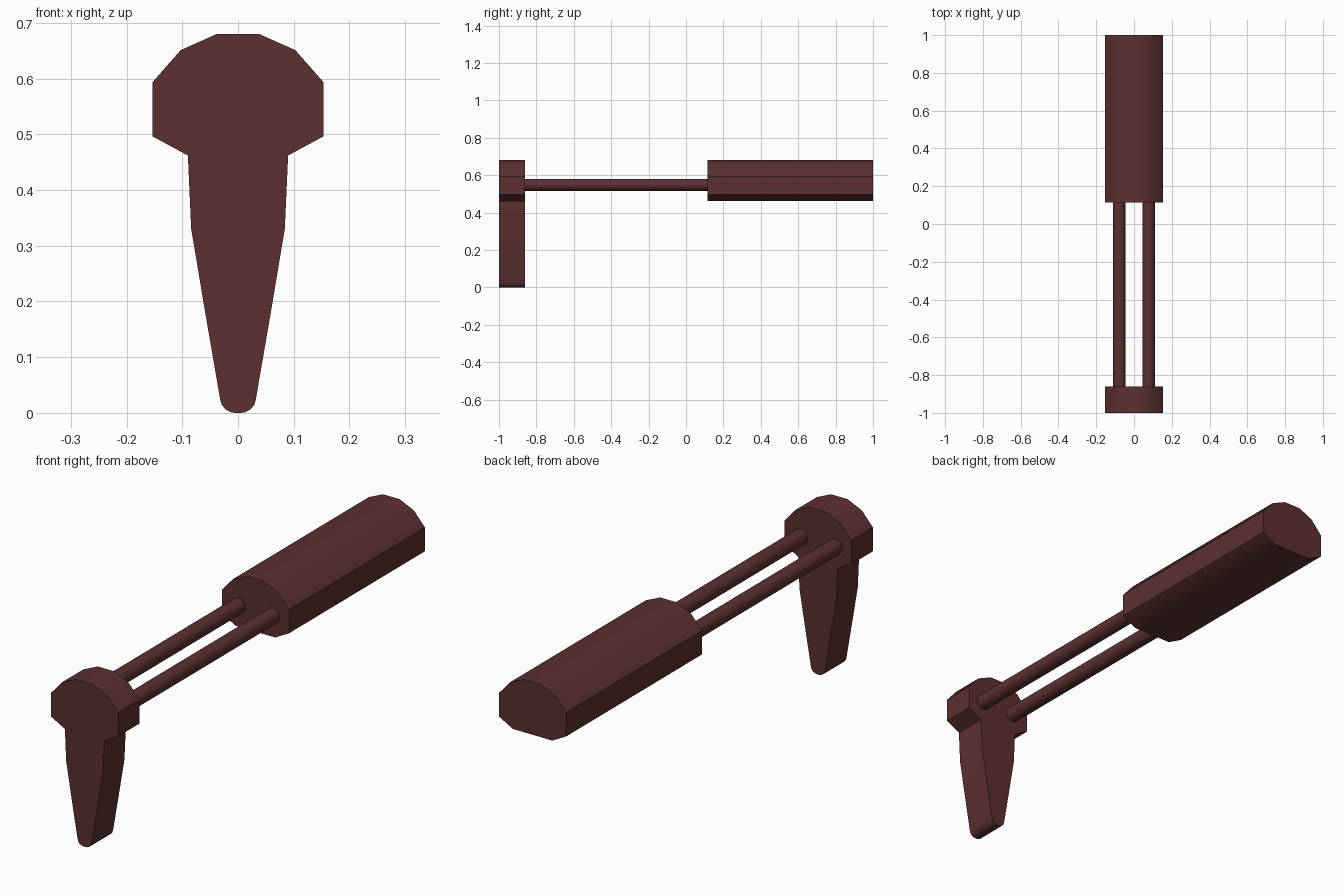
import bpy, bmesh, math

if "Cube" in bpy.data.objects:
    bpy.data.objects.remove(bpy.data.objects["Cube"])

mat = bpy.data.materials.new("dark_red")
mat.diffuse_color = (0.11, 0.03, 0.03, 1)
mat.use_nodes = True
mat.node_tree.nodes["Principled BSDF"].inputs["Base Color"].default_value = mat.diffuse_color


def finish(bm, name):
    bmesh.ops.recalc_face_normals(bm, faces=bm.faces)
    me = bpy.data.meshes.new(name)
    bm.to_mesh(me)
    bm.free()
    ob = bpy.data.objects.new(name, me)
    bpy.context.collection.objects.link(ob)
    me.materials.append(mat)
    bpy.ops.object.select_all(action='DESELECT')
    ob.select_set(True)
    bpy.context.view_layer.objects.active = ob
    bpy.ops.object.shade_smooth_by_angle(angle=math.radians(30))
    return ob


def extrude_profile(name, half, y0, y1):
    """Mirror a right-hand (x, z) outline and extrude it along y."""
    outline = half + [(-x, z) for x, z in reversed(half)]
    bm = bmesh.new()
    face = bm.faces.new([bm.verts.new((x, y0, z)) for x, z in outline])
    ext = bmesh.ops.extrude_face_region(bm, geom=[face], use_keep_orig=True)
    verts = [v for v in ext["geom"] if isinstance(v, bmesh.types.BMVert)]
    bmesh.ops.translate(bm, verts=verts, vec=(0, y1 - y0, 0))
    return finish(bm, name)


# Shared faceted outline, top to bottom
body = [(0.038, 0.68), (0.103, 0.651), (0.153, 0.594), (0.153, 0.496), (0.09, 0.462)]

# Rear block
extrude_profile("rear_block", body, 0.114, 1.0)

# Front block with tapering, round-tipped leg
leg = [(0.084, 0.33), (0.058, 0.175), (0.032, 0.024),
       (0.029, 0.014), (0.022, 0.006), (0.012, 0.001), (0.006, 0.0)]
extrude_profile("front_block_and_leg", body + leg, -1.0, -0.86)

# Twin connecting rods
y0, y1 = -0.87, 0.124
for side, name in ((-1, "left_rod"), (1, "right_rod")):
    bm = bmesh.new()
    bmesh.ops.create_cone(bm, cap_ends=True, segments=24, radius1=0.032,
                          radius2=0.032, depth=y1 - y0)
    for v in bm.verts:
        x, y, z = v.co
        v.co = (x + side * 0.078, z + (y0 + y1) / 2, y + 0.548)
    finish(bm, name)
